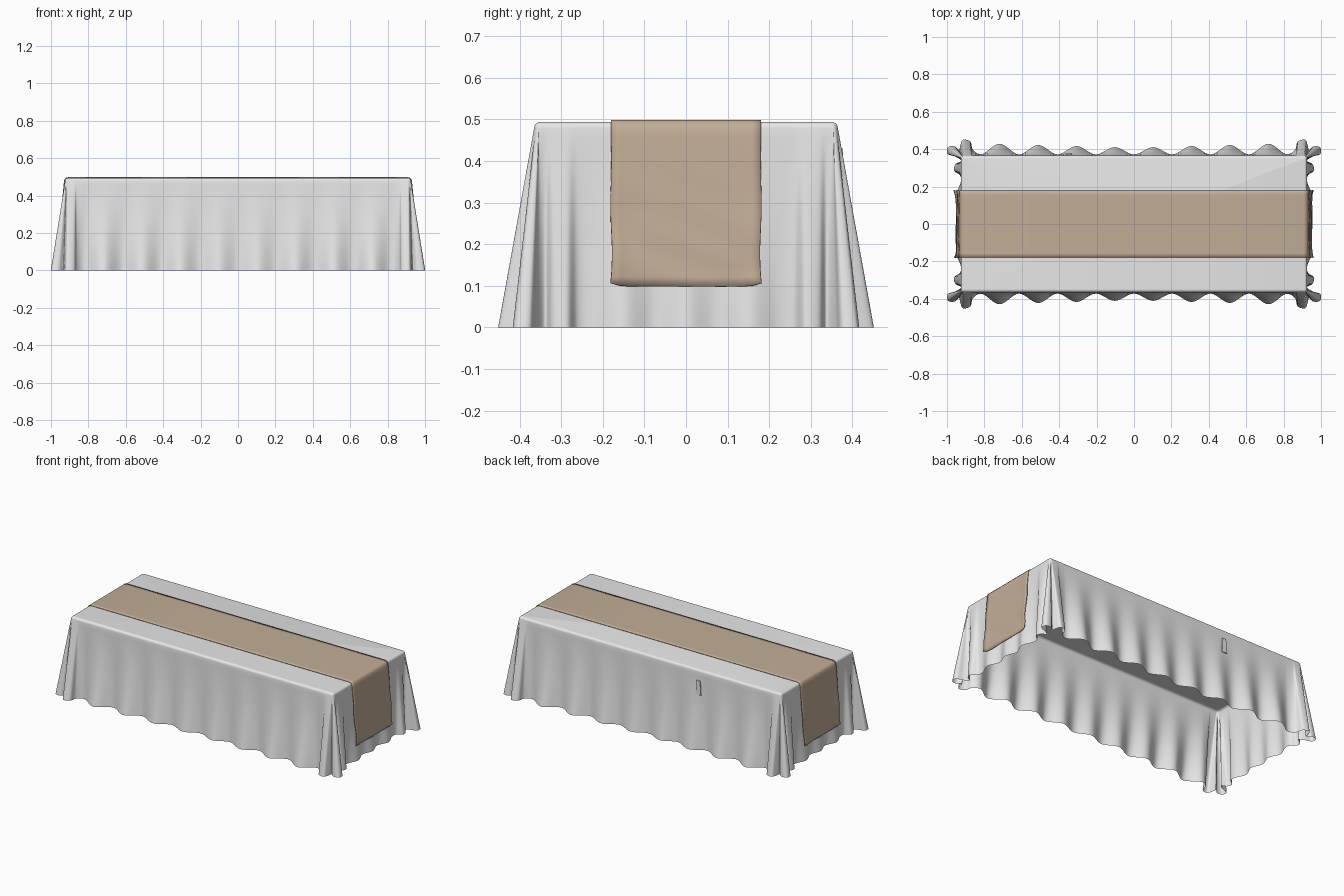
import bpy, bmesh, math
from mathutils import Vector

cube = bpy.data.objects.get("Cube")
if cube:
    bpy.data.objects.remove(cube, do_unlink=True)

HX, HY, TOP, ROUND = 0.91, 0.35, 0.494, 0.015


def material(name, rgb):
    m = bpy.data.materials.new(name)
    m.use_nodes = True
    m.diffuse_color = (*rgb, 1)
    bsdf = m.node_tree.nodes["Principled BSDF"]
    bsdf.inputs["Base Color"].default_value = (*rgb, 1)
    bsdf.inputs["Roughness"].default_value = 0.8
    return m


def finish(name, bm, mat, angle):
    bmesh.ops.remove_doubles(bm, verts=bm.verts, dist=0.0003)
    bmesh.ops.recalc_face_normals(bm, faces=bm.faces)
    me = bpy.data.meshes.new(name)
    bm.to_mesh(me)
    bm.free()
    me.materials.append(mat)
    ob = bpy.data.objects.new(name, me)
    bpy.context.collection.objects.link(ob)
    bpy.ops.object.select_all(action="DESELECT")
    ob.select_set(True)
    bpy.context.view_layer.objects.active = ob
    bpy.ops.object.shade_smooth_by_angle(angle=math.radians(angle))
    return ob


def grid_faces(bm, rows, closed):
    for a, b in zip(rows, rows[1:]):
        n = len(a)
        for i in range(n if closed else n - 1):
            j = (i + 1) % n
            bm.faces.new((a[i], a[j], b[j], b[i]))


def smooth_loop(pts, steps):
    """Closed Catmull-Rom curve through the points."""
    out, n = [], len(pts)
    for i in range(n):
        a, b, c, d = (Vector(pts[(i + k) % n]) for k in (-1, 0, 1, 2))
        for s in range(steps):
            t = s / steps
            out.append(0.5 * (2 * b + (c - a) * t + (2 * a - 5 * b + 4 * c - d) * t * t
                              + (3 * b - a - 3 * c + d) * t ** 3))
    return out


white = material("white cloth", (0.8, 0.8, 0.8))
tan = material("tan cloth", (0.54, 0.42, 0.31))

# Hem outline: waves on the long side, gathered flutes at the corner, short side
hem = [(0.1025 * k, 0.372 if k % 2 == 0 else 0.408 + 0.003 * k) for k in range(8)]
hem += [(0.81, 0.375), (0.86, 0.395), (0.875, 0.44), (0.915, 0.45), (0.93, 0.415),
        (0.935, 0.395), (0.96, 0.415), (0.995, 0.41), (0.997, 0.375), (0.955, 0.36),
        (0.925, 0.338), (0.955, 0.32), (0.962, 0.285), (0.93, 0.26)]
hem += [(0.927, 0.22), (0.953, 0.15), (0.925, 0.075), (0.948, 0)]
half = hem + [(x, -y) for x, y in reversed(hem[:-1])]
outline = smooth_loop(half + [(-x, y) for x, y in reversed(half[1:-1])], 7)

# Tablecloth: flat top, rounded edge, skirt whose folds deepen to the hem
bm = bmesh.new()
rows = []
inner = [Vector((max(-HX, min(HX, p.x)), max(-HY, min(HY, p.y)))) for p in outline]
for k in range(5):
    a = k / 4 * math.pi / 2
    rows.append([bm.verts.new((*(c + (p - c).normalized() * ROUND * math.sin(a)),
                               TOP - ROUND * (1 - math.cos(a)))) for p, c in zip(outline, inner)])
STEPS = 20
for k in range(1, STEPS + 1):
    t = k / STEPS
    row = []
    for p, c in zip(outline, inner):
        corner = abs(p.x) > 0.82 and abs(p.y) > 0.25
        f = t if corner else t ** 1.5
        edge = c + (p - c).normalized() * ROUND
        row.append(bm.verts.new((*edge.lerp(p, f), (TOP - ROUND) * (1 - t))))
    rows.append(row)
grid_faces(bm, rows, True)
bm.faces.new(rows[0])
finish("tablecloth", bm, white, 60)

# Runner: strip over the top, hanging at both ends with soft wrinkles
bm = bmesh.new()
HALF_W, DROP = 0.18, 0.40
side = [(0.45, 0.497, 0), (0.905, 0.497, 0), (0.919, 0.494, 0), (0.927, 0.484, 0)]
side += [(0.928 + 0.02 * k / 16, 0.484 - (DROP - 0.014) * k / 16, k / 16) for k in range(1, 17)]
path = [(-x, z, h) for x, z, h in reversed(side)] + side
rows = []
for x, z, h in path:
    row = []
    for i in range(17):
        v = i / 8 - 1
        wrinkle = 0.004 * h * math.sin(34 * z + 2.2 * v + math.copysign(1, x))
        curl = 0.012 * h * abs(v) ** 6
        w = HALF_W + 0.003 * h * math.sin(26 * z)
        lift = 0.008 * abs(v) ** 10 if h == 1 else 0
        row.append(bm.verts.new((x + math.copysign(wrinkle - curl, x), v * w, z + lift)))
    rows.append(row)
grid_faces(bm, rows, False)
runner = finish("table_runner", bm, tan, 50)
solid = runner.modifiers.new("cloth_thickness", "SOLIDIFY")
solid.thickness = 0.004
solid.offset = 0

# Small pinched flap on the back of the skirt
bm = bmesh.new()
bmesh.ops.create_cube(bm, size=1)
for v in bm.verts:
    narrow = 0.7 if v.co.z > 0 else 1
    v.co = (-0.35 + 0.035 * narrow * v.co.x, 0.374 + 0.006 * v.co.y, 0.385 + 0.09 * v.co.z)
finish("back_flap", bm, white, 30)
